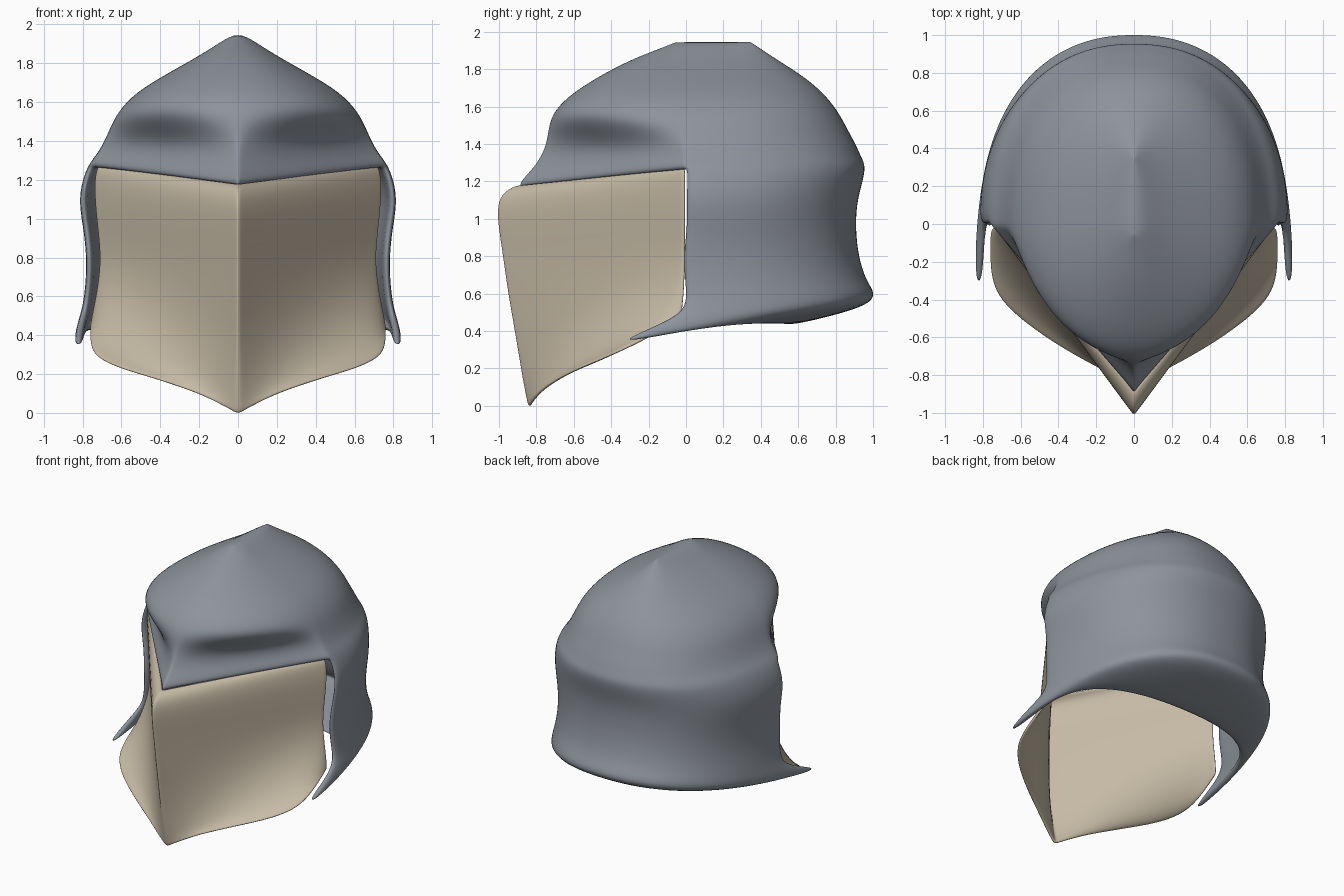
import bpy, bmesh
from math import sin, cos, pi

cube = bpy.data.objects.get("Cube")
if cube:
    bpy.data.objects.remove(cube, do_unlink=True)

N = 10  # points per quarter ring
BACK_P = 2.25  # fullness of the rounded back


def material(name, color):
    m = bpy.data.materials.new(name)
    m.use_nodes = True
    m.diffuse_color = (*color, 1)
    m.node_tree.nodes["Principled BSDF"].inputs["Base Color"].default_value = (*color, 1)
    return m


def front_arc(w, yf, zf, zs, p):
    """Half of the front from keel to side: p=1 is a straight V, p=2 an ellipse."""
    pts = []
    for i in range(N + 1):
        t = i / N * pi / 2
        c = cos(t) ** (2 / p) if i < N else 0
        x = w * sin(t) ** (2 / p)
        pts.append((x, yf * c, zs + (zf - zs) * c))
    return pts


def back_arc(w, yb, zs, zb, reach=0.0, dip=0.0):
    """Half of the back from side to rear; reach and dip pull the side end forward and down."""
    pts = []
    for i in range(N + 1):
        u = i / N
        t = u * pi / 2
        x = w * cos(t) ** (2 / BACK_P) if i < N else 0
        y = yb * sin(t) ** (2 / BACK_P)
        pull = (1 - u) ** 5
        pts.append((x, y - reach * pull, zs + (zb - zs) * sin(t) ** 2 - dip * pull))
    return pts


def blend(ring_a, ring_b, f):
    return [tuple(a + (b - a) * f for a, b in zip(p, q)) for p, q in zip(ring_a, ring_b)]


def loft(name, rings, mat, thickness):
    """Skin rings aligned at their last point, then mirror, thicken and smooth."""
    bm = bmesh.new()
    rows = [[bm.verts.new(p) for p in ring] for ring in rings]
    for a, b in zip(rows, rows[1:]):
        a = a[len(a) - len(b):]
        for i in range(len(b) - 1):
            bm.faces.new((a[i], b[i], b[i + 1], a[i + 1]))
    bmesh.ops.remove_doubles(bm, verts=bm.verts, dist=0.0005)
    bmesh.ops.recalc_face_normals(bm, faces=bm.faces)
    # Make normals point away from the middle axis
    if sum(f.normal.x * f.calc_center_median().x for f in bm.faces) < 0:
        bmesh.ops.reverse_faces(bm, faces=bm.faces)
    for f in bm.faces:
        f.smooth = True
    me = bpy.data.meshes.new(name)
    bm.to_mesh(me)
    bm.free()
    ob = bpy.data.objects.new(name, me)
    bpy.context.collection.objects.link(ob)
    me.materials.append(mat)
    mirror = ob.modifiers.new("mirror", 'MIRROR')
    mirror.use_clip = True
    solid = ob.modifiers.new("thickness", 'SOLIDIFY')
    solid.thickness = thickness
    solid.offset = -1
    sub = ob.modifiers.new("smooth", 'SUBSURF')
    sub.levels = sub.render_levels = 2


steel = material("steel_grey", (0.27, 0.295, 0.335))
tan = material("bone_tan", (0.56, 0.49, 0.375))

# Dome and brow: half width, front y, back y, front z, side z, front roundness
dome = [
    (0, -.02, .32, 1.958, 1.962, 2),
    (.09, -.14, .40, 1.91, 1.91, 2),
    (.18, -.30, .49, 1.85, 1.85, 2),
    (.36, -.49, .65, 1.75, 1.75, 2),
    (.53, -.64, .76, 1.65, 1.65, 2),
    (.62, -.72, .83, 1.56, 1.55, 1.95),
    (.66, -.74, .87, 1.47, 1.47, 1.4),
    (.69, -.755, .91, 1.38, 1.40, 1.1),
    (.73, -.81, .94, 1.28, 1.33, 1.03),
    (.775, -.91, .965, 1.185, 1.28, 1),
]
shell = [front_arc(w, yf, zf, zs, p)[:-1] + back_arc(w, yb, zs, zs)
         for w, yf, yb, zf, zs, p in dome]

# Neck guard and cheeks: half width, back y, side z, back z, reach, dip
skirt = [
    (.81, .945, 1.19, 1.19, 0, 0),
    (.825, .915, 1.08, 1.08, 0, 0),
    (.80, .91, .94, .94, 0, 0),
    (.785, .925, .80, .80, .02, 0),
    (.79, .965, .66, .67, .01, 0),
    (.805, 1.02, .55, .60, 0, 0),
    (.825, .98, .50, .54, .06, .02),
    (.845, .78, .465, .48, .24, .07),
    (.845, .52, .44, .42, .37, .11),
]
shell += [back_arc(w, yb, zs, zb, r, d) for w, yb, zs, zb, r, d in skirt]
loft("helmet_shell", shell, steel, 0.045)

# Flared lower rim of the face plate, from keel to side
rim = [
    (0, -.835, -.01), (.04, -.82, .015), (.10, -.80, .05), (.19, -.755, .10),
    (.32, -.685, .15), (.46, -.60, .195), (.60, -.50, .235), (.705, -.40, .28),
    (.755, -.30, .325), (.765, -.16, .395), (.76, -.02, .47),
]

# Face plate: half width, keel y, keel z, side z, share of the flared rim
plate = [
    (.72, -.88, 1.185, 1.275, 0),
    (.74, -.97, 1.15, 1.24, 0),
    (.745, -1.015, 1.06, 1.13, 0),
    (.73, -.98, .85, .97, 0),
    (.71, -.95, .62, .80, 0),
    (.725, -.91, .40, .66, .08),
    (.745, -.89, .25, .57, .35),
    (.76, -.865, .10, .50, .72),
    (.76, -.835, -.01, .47, 1),
]
rings = [blend(front_arc(w, y, zf, zs, 1), rim, f) for w, y, zf, zs, f in plate]
loft("face_plate", [[(x, y - .012, z) for x, y, z in ring] for ring in rings], tan, 0.02)
